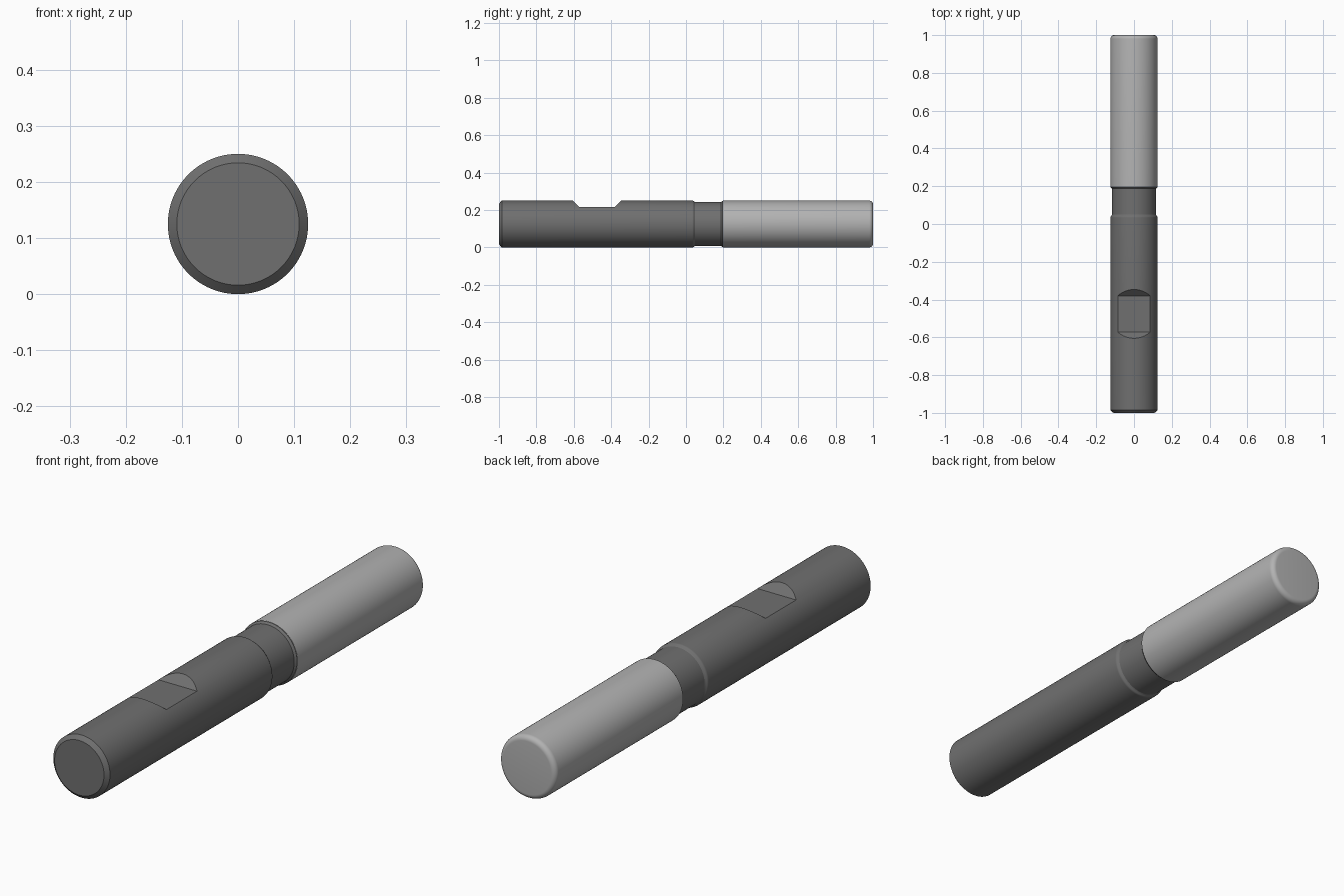
import bpy, bmesh, math

if "Cube" in bpy.data.objects:
    bpy.data.objects.remove(bpy.data.objects["Cube"])

R, SEG = 0.125, 96


def material(name, v):
    m = bpy.data.materials.new(name)
    m.diffuse_color = (v, v, v, 1)
    m.use_nodes = True
    m.node_tree.nodes["Principled BSDF"].inputs["Base Color"].default_value = m.diffuse_color
    return m


def add_object(name, bm, mat):
    bmesh.ops.recalc_face_normals(bm, faces=bm.faces)
    mesh = bpy.data.meshes.new(name)
    bm.to_mesh(mesh)
    bm.free()
    mesh.materials.append(mat)
    ob = bpy.data.objects.new(name, mesh)
    bpy.context.collection.objects.link(ob)
    return ob


def turned(name, profile, mat):
    """Closed solid of revolution about the y axis at z = R; profile is (y, radius)."""
    bm = bmesh.new()
    rings = []
    for y, r in profile:
        rings.append([bm.verts.new((r * math.cos(a), y, R + r * math.sin(a)))
                      for a in (2 * math.pi * i / SEG for i in range(SEG))])
    for a, b in zip(rings, rings[1:]):
        for i in range(SEG):
            j = (i + 1) % SEG
            bm.faces.new((a[i], a[j], b[j], b[i]))
    bm.faces.new(rings[0])
    bm.faces.new(rings[-1])
    return add_object(name, bm, mat)


def smooth(ob):
    bpy.ops.object.select_all(action='DESELECT')
    ob.select_set(True)
    bpy.context.view_layer.objects.active = ob
    bpy.ops.object.shade_smooth_by_angle(angle=math.radians(25))


def fillet(cy, cr, rad, start, end, n=6):
    angles = [math.radians(start + (end - start) * i / n) for i in range(n + 1)]
    return [(cy + rad * math.cos(a), cr + rad * math.sin(a)) for a in angles]


dark = material("dark_steel", 0.16)
light = material("light_steel", 0.45)

# Shank with chamfered end, rounded shoulder and narrower neck
shank = turned("shank",
               [(-1, 0.109), (-0.985, R)]
               + fillet(0.034, R - 0.012, 0.012, 90, 35)
               + [(0.049, 0.117), (0.187, 0.117), (0.195, R - 0.001), (0.197, R - 0.001)], dark)

# Clamping flat with sloped ends, cut into the top of the shank
bm = bmesh.new()
section = [(-0.572, 0.2165), (-0.380, 0.2165), (-0.297, 0.30), (-0.655, 0.30)]
sides = [[bm.verts.new((x, y, z)) for y, z in section] for x in (-0.2, 0.2)]
for s in sides:
    bm.faces.new(s)
for i in range(4):
    j = (i + 1) % 4
    bm.faces.new((sides[0][i], sides[0][j], sides[1][j], sides[1][i]))
cutter = add_object("flat_cutter", bm, dark)
cutter.hide_render = True

mod = shank.modifiers.new("clamping_flat", 'BOOLEAN')
mod.operation = 'DIFFERENCE'
mod.solver = 'EXACT'
mod.object = cutter
bpy.context.view_layer.objects.active = shank
bpy.ops.object.modifier_apply(modifier=mod.name)
bpy.data.objects.remove(cutter)

# Cutting end with rounded rim
head = turned("cutting_head",
              [(0.197, R)] + fillet(0.98, R - 0.02, 0.02, 90, 0, 8), light)

for ob in (shank, head):
    smooth(ob)
